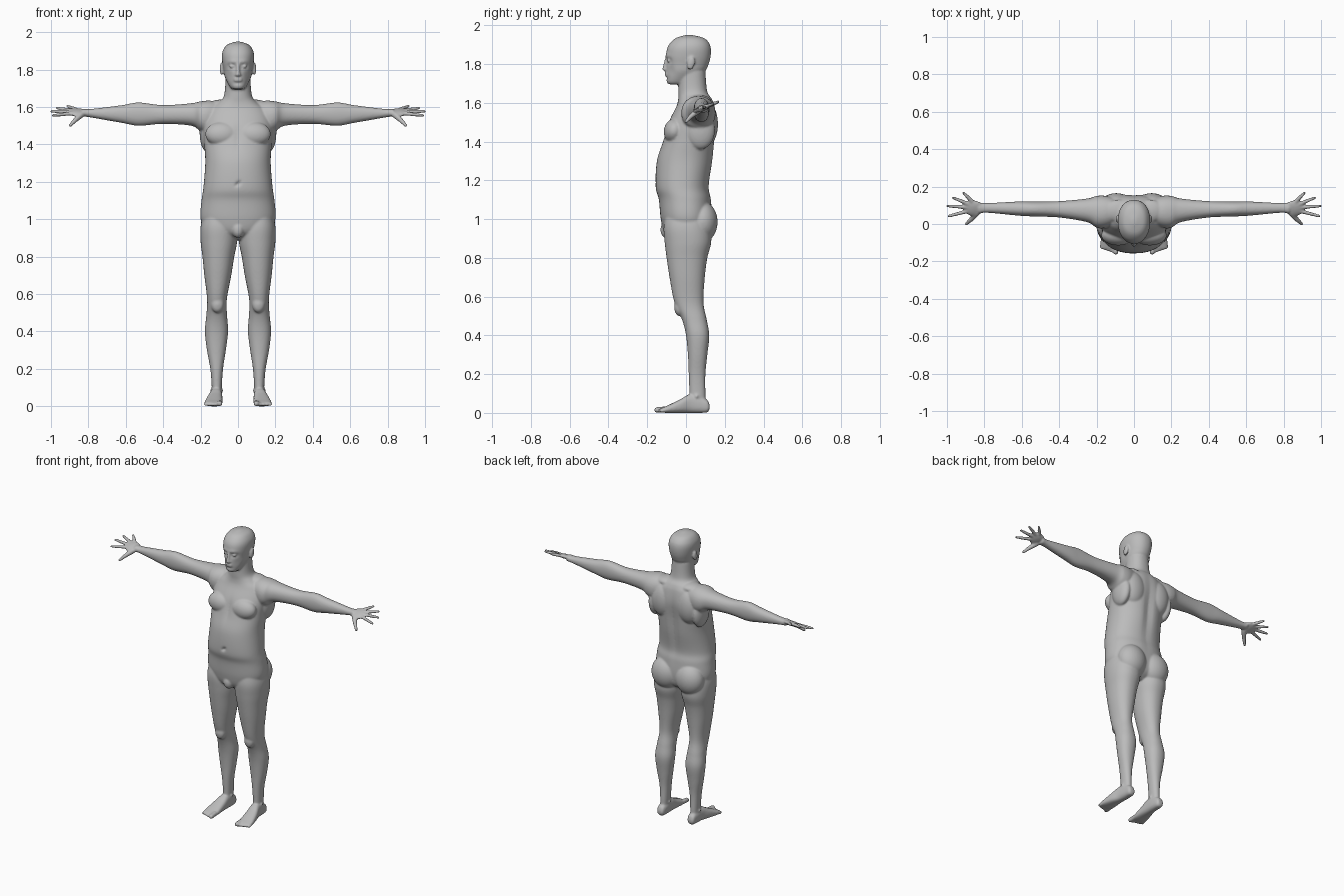
import bpy
import bmesh
from math import cos, sin, pi, exp, radians
from mathutils import Vector, Matrix

cube = bpy.data.objects.get("Cube")
if cube:
    bpy.data.objects.remove(cube, do_unlink=True)

skin = bpy.data.materials.new("grey_skin")
skin.use_nodes = True
skin.diffuse_color = (.5, .5, .5, 1)
skin.node_tree.nodes["Principled BSDF"].inputs["Base Color"].default_value = skin.diffuse_color

bm = bmesh.new()
LEFT, RIGHT = 1, -1


def spline(rows, steps):
    """Smooth interpolation through rows of numbers (Catmull-Rom)."""
    last = len(rows) - 1
    smooth = []
    for i in range(last):
        before, start, end, after = (Vector(rows[min(max(i + k, 0), last)])
                                     for k in range(-1, 3))
        for k in range(steps):
            t = k / steps
            slope_in, slope_out = (end - before) / 2, (after - start) / 2
            eased = t * t * (3 - 2 * t)
            smooth.append(start.lerp(end, eased) + slope_in * t * (1 - t) ** 2
                          - slope_out * t * t * (1 - t))
    return smooth + [Vector(rows[last])]


def loft(axis, rows, side=LEFT, power=2.2, count=64, steps=6):
    """Closed tube along an axis; each row holds a position, then the low and
    high bounds on the two other axes."""
    first, second = (i for i in range(3) if i != axis)
    rings = []
    for position, *bounds in spline(rows, steps):
        ring = []
        for k in range(count):
            turn = 2 * pi * k / count
            point = Vector()
            point[axis] = position
            for i, low, high, wave in ((first, *bounds[:2], cos(turn)),
                                       (second, *bounds[2:], sin(turn))):
                bend = abs(wave) ** (2 / power) * (1 if wave > 0 else -1)
                point[i] = (low + high + (high - low) * bend) / 2
            point.x *= side
            ring.append(bm.verts.new(point))
        rings.append(ring)
    faces = [bm.faces.new(rings[0]), bm.faces.new(rings[-1])]
    for lower, upper in zip(rings, rings[1:]):
        for k in range(count):
            faces.append(bm.faces.new((lower[k - 1], lower[k], upper[k], upper[k - 1])))
    bmesh.ops.recalc_face_normals(bm, faces=faces)
    return [vert for ring in rings for vert in ring]


def symmetric(rows):
    """Turn (height, half width, front, back) into loft rows."""
    return [(height, -half, half, front, back) for height, half, front, back in rows]


def blob(side, at, size, tilt=0):
    """Ellipsoid muscle or feature, tilted about the x axis."""
    x, y, z = at
    place = (Matrix.Translation((x * side, y, z)) @ Matrix.Rotation(radians(tilt), 4, 'X')
             @ Matrix.Diagonal((*size, 1)))
    bmesh.ops.create_uvsphere(bm, u_segments=32, v_segments=20, radius=1, matrix=place)


def digit(side, points, radii):
    """Chain of tapered segments with round joints."""
    joints = [Vector((x * side, y, z)) for x, y, z in points]
    for joint, radius in zip(joints, radii):
        bmesh.ops.create_uvsphere(bm, u_segments=16, v_segments=10, radius=radius,
                                  matrix=Matrix.Translation(joint))
    for start, end, thick, thin in zip(joints, joints[1:], radii, radii[1:]):
        along = end - start
        place = (Matrix.Translation((start + end) / 2)
                 @ along.to_track_quat('Z', 'Y').to_matrix().to_4x4())
        bmesh.ops.create_cone(bm, cap_ends=True, segments=16, radius1=thick,
                              radius2=thin, depth=along.length, matrix=place)


def dent(verts, at, size, depth):
    """Softly push the surface along y around a point, on both sides."""
    for vert in verts:
        x, y, z = vert.co
        reach = sum(((value - middle) / span) ** 2
                    for value, middle, span in zip((abs(x), y, z), at, size))
        vert.co.y += depth * exp(-reach)


# Torso and neck: height, half width, front, back
torso = loft(2, symmetric([
    (.89, .06, -.06, .07), (.93, .16, -.11, .12), (1, .2, -.13, .135),
    (1.1, .195, -.14, .13), (1.17, .185, -.157, .12), (1.3, .175, -.15, .14),
    (1.4, .18, -.12, .15), (1.5, .185, -.09, .16), (1.58, .16, -.05, .15),
    (1.62, .11, -.04, .135), (1.66, .075, -.04, .11), (1.76, .066, -.04, .1)]))
dent(torso, at=(0, .16, 1.35), size=(.03, .1, .2), depth=-.014)     # spine
dent(torso, at=(0, -.16, 1.19), size=(.01, .05, .01), depth=.014)   # navel
dent(torso, at=(0, -.12, 1.45), size=(.02, .06, .07), depth=.008)   # breastbone

# Head: height, half width, front, back
head = loft(2, symmetric([
    (1.695, .03, -.09, 0), (1.71, .045, -.1, .03), (1.76, .07, -.103, .095),
    (1.8, .077, -.102, .117), (1.84, .084, -.103, .127), (1.88, .086, -.097, .128),
    (1.91, .077, -.08, .118), (1.935, .055, -.05, .09), (1.95, .01, 0, .03)]),
    count=96, steps=9)
dent(head, at=(.034, -.1, 1.817), size=(.02, .04, .013), depth=.016)   # eye sockets
dent(head, at=(.03, -.1, 1.842), size=(.03, .04, .01), depth=-.005)    # brow
dent(head, at=(.05, -.08, 1.765), size=(.02, .04, .03), depth=.008)    # cheeks
dent(head, at=(0, -.1, 1.728), size=(.03, .04, .006), depth=.006)      # under the lips

# Nose and lips
digit(LEFT, [(0, -.1, 1.83), (0, -.113, 1.773)], radii=(.008, .01))
for height in (1.751, 1.741):
    blob(LEFT, at=(0, -.1, height), size=(.024, .01, .006))

# Legs: height, inner, outer, front, back
leg = [(1.04, .03, .18, -.1, .11), (.96, .006, .2, -.115, .125),
       (.88, .005, .2, -.11, .13), (.8, .02, .19, -.1, .11), (.7, .036, .18, -.085, .097),
       (.57, .06, .165, -.06, .09), (.48, .058, .17, -.02, .107),
       (.4, .053, .177, 0, .12), (.3, .065, .166, .01, .11),
       (.2, .08, .148, .014, .1), (.1, .087, .14, .018, .1), (.03, .09, .14, .02, .1)]

# Feet: depth, inner, outer, bottom, top
foot = [(.122, .1, .13, .02, .04), (.11, .09, .14, .003, .066), (.07, .085, .144, 0, .085),
        (.02, .084, .15, 0, .096), (-.03, .083, .166, 0, .07),
        (-.1, .083, .18, 0, .036), (-.13, .09, .176, .004, .024)]

# Arms: distance out, front, back, bottom, top
arm = [(.08, .01, .13, 1.5, 1.625), (.15, -.02, .15, 1.46, 1.634),
       (.2, -.02, .15, 1.47, 1.63), (.25, .01, .136, 1.5, 1.62),
       (.4, .035, .122, 1.51, 1.61), (.53, .04, .12, 1.5, 1.624),
       (.62, .045, .12, 1.515, 1.61), (.78, .06, .112, 1.543, 1.59),
       (.83, .056, .116, 1.55, 1.59)]

# Fingers fan out from the wrist: angle, reach
fan = [(45, .115), (22, .148), (4, .168), (-15, .165)]
wrist = Vector((.83, .085, 1.572))

for side in (LEFT, RIGHT):
    loft(2, leg, side)
    blob(side, at=(.11, -.035, .545), size=(.034, .026, .045))             # kneecap
    blob(side, at=(.09, .085, .985), size=(.098, .078, .105))              # buttock
    blob(side, at=(.085, -.06, 1.455), size=(.09, .054, .066), tilt=-12)   # chest
    blob(side, at=(.095, .105, 1.49), size=(.085, .06, .115))              # shoulder blade
    blob(side, at=(.085, .07, 1.61), size=(.075, .06, .03))                # neck muscle
    blob(side, at=(.165, .075, 1.46), size=(.04, .075, .1))                # side of the back
    blob(side, at=(.114, .055, .085), size=(.036, .018, .018))             # ankle bone
    blob(side, at=(.033, -.088, 1.817), size=(.014, .011, .008))           # eye
    blob(side, at=(.01, -.105, 1.772), size=(.008, .011, .008))            # nostril
    blob(side, at=(.088, .026, 1.804), size=(.01, .02, .034), tilt=-12)    # ear

    # Foot with toes
    loft(1, foot, side, power=2.6)
    for toe in range(5):
        x = .098 + .0185 * toe
        radius = .01 if toe else .015
        tip = -.15 + .006 * toe
        digit(side, [(x, -.11, radius + .004), (x, tip, radius)], radii=(radius, radius))

    # Arm and hand
    loft(0, arm, side)
    blob(side, at=(.857, .084, 1.571), size=(.05, .046, .015), tilt=22)
    for angle, reach in fan:
        ray = Vector((cos(radians(angle)), sin(radians(angle)), .4 * sin(radians(angle))))
        digit(side, [wrist + ray * length for length in (.055, (.055 + reach) / 2, reach)],
              radii=(.0115, .0105, .008))
    digit(side, [(.84, .06, 1.557), (.87, .025, 1.53), (.897, 0, 1.502)],
          radii=(.017, .013, .009))

# Groin
blob(LEFT, at=(0, -.098, .945), size=(.034, .034, .045))

# Fuse every part into one continuous skin
mesh = bpy.data.meshes.new("body")
bm.to_mesh(mesh)
bm.free()
mesh.materials.append(skin)
body = bpy.data.objects.new("body", mesh)
bpy.context.collection.objects.link(body)
fuse = body.modifiers.new("fuse", 'REMESH')
fuse.mode = 'VOXEL'
fuse.voxel_size = .0055
fuse.use_smooth_shade = True
soften = body.modifiers.new("soften", 'SMOOTH')
soften.factor = .5
soften.iterations = 7
